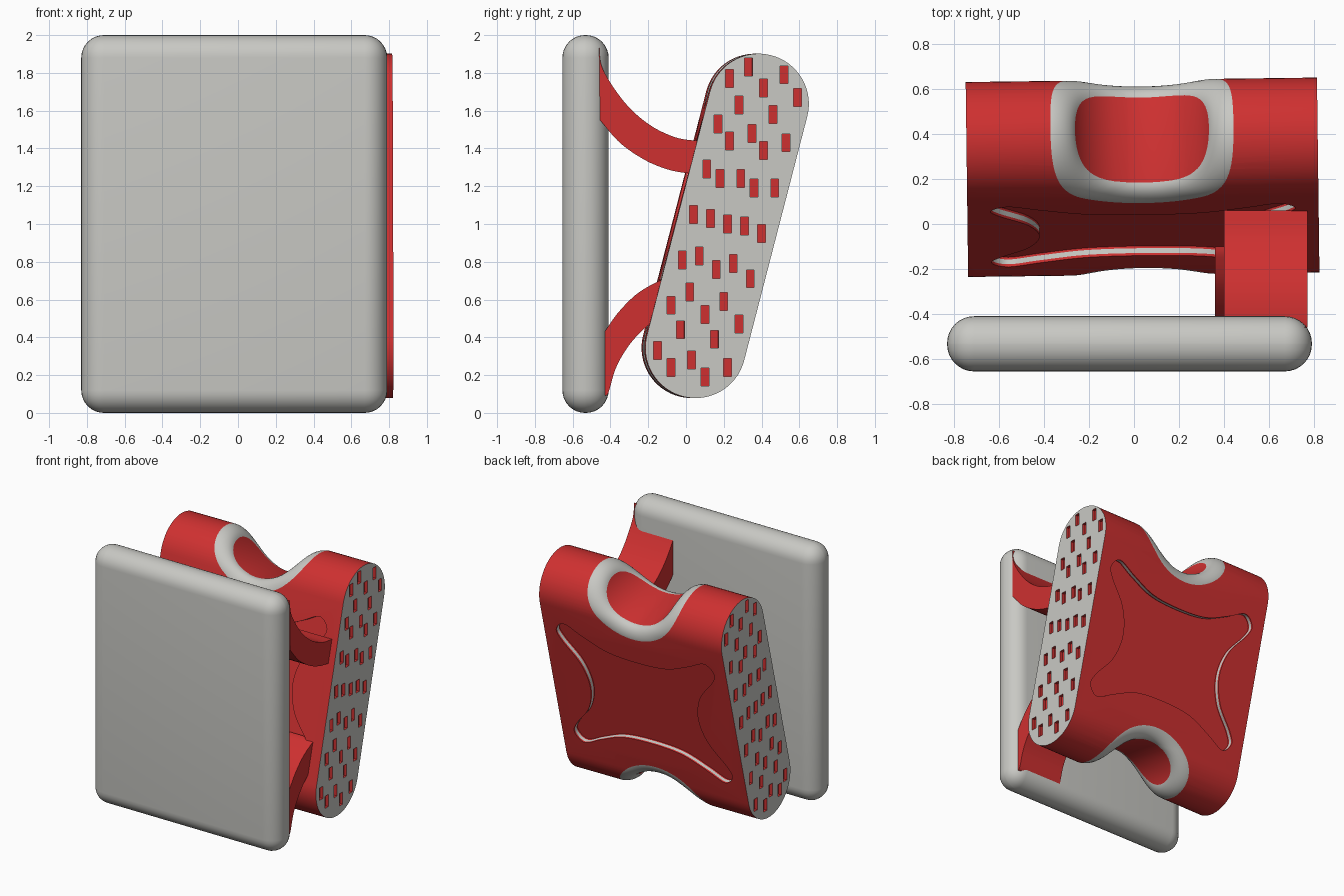
import bpy, bmesh, math
from mathutils import Matrix, Vector

if "Cube" in bpy.data.objects:
    bpy.data.objects.remove(bpy.data.objects["Cube"])


def material(name, rgb):
    m = bpy.data.materials.new(name)
    m.diffuse_color = (*rgb, 1)
    m.use_nodes = True
    m.node_tree.nodes["Principled BSDF"].inputs["Base Color"].default_value = m.diffuse_color
    return m


RED = material("red", (0.62, 0.03, 0.03))
GREY = material("light_grey", (0.58, 0.58, 0.55))


def make(name, bm, mats=(RED, GREY), matrix=Matrix()):
    bmesh.ops.recalc_face_normals(bm, faces=bm.faces)
    me = bpy.data.meshes.new(name)
    bm.to_mesh(me)
    bm.free()
    for m in mats:
        me.materials.append(m)
    ob = bpy.data.objects.new(name, me)
    bpy.context.collection.objects.link(ob)
    ob.matrix_world = matrix
    return ob


def activate(ob):
    bpy.ops.object.select_all(action='DESELECT')
    ob.select_set(True)
    bpy.context.view_layer.objects.active = ob


def smooth(ob):
    activate(ob)
    bpy.ops.object.shade_smooth_by_angle(angle=math.radians(32))


def prism(points, x0, x1):
    """Extrude a (y, z) outline along x; end caps come last."""
    bm = bmesh.new()
    a = [bm.verts.new((x0, *p)) for p in points]
    b = [bm.verts.new((x1, *p)) for p in points]
    bridge(bm, a, b)
    for loop in (a, b):
        bm.faces.new(loop).material_index = 1
    return bm


def bridge(bm, a, b, mat=0):
    n = len(a)
    for i in range(n):
        j = (i + 1) % n
        bm.faces.new((a[i], a[j], b[j], b[i])).material_index = mat


def spline(pts, closed=False, steps=8):
    """Catmull-Rom curve through 2D points."""
    pts = [Vector(p) for p in pts]
    n = len(pts)
    get = (lambda i: pts[i % n]) if closed else (lambda i: pts[max(0, min(n - 1, i))])
    out = []
    for i in range(n if closed else n - 1):
        p0, p1, p2, p3 = (get(i + k) for k in (-1, 0, 1, 2))
        for k in range(steps):
            t = k / steps
            out.append(0.5 * (2 * p1 + (p2 - p0) * t + (2 * p0 - 5 * p1 + 4 * p2 - p3) * t * t
                              + (3 * p1 - p0 - 3 * p2 + p3) * t ** 3))
    if not closed:
        out.append(pts[-1])
    return out


# --- front plate: rounded slab
bm = bmesh.new()
bmesh.ops.create_cube(bm, size=1, matrix=Matrix.Translation((-0.02, -0.532, 1))
                      @ Matrix.Diagonal((1.62, 0.245, 2, 1)))
bmesh.ops.bevel(bm, geom=bm.edges[:], offset=0.12, segments=8, profile=0.5, affect='EDGES')
smooth(make("front_plate", bm, (GREY,)))

# --- body: tilted stadium block with grey ends
HALF, RAD, LEN = 0.667, 0.266, 0.78
frame = Matrix.Translation((0.038, 0.2075, 0.99)) @ Matrix.Rotation(0.0128, 4, 'Z')
tilt = frame @ Matrix.Rotation(math.radians(-14.5), 4, 'X')
outline = []
for sign in (1, -1):
    for i in range(33):
        a = math.pi * i / 32
        outline.append((sign * RAD * math.cos(a), sign * (HALF + RAD * math.sin(a))))
body = make("body", prism(outline, -LEN, LEN), matrix=tilt)
cutters = []

# --- finger notches at both ends, with rounded grey rims
S0 = 0.98


def notch_half(rho, r):
    """Half rim where a cylinder of radius r meets a stadium of radius rho."""
    q = []
    for i in range(16):
        psi = math.pi / 2 * (1 - i / 16)
        s = HALF + rho * math.sin(psi)
        q.append((math.sqrt(r * r - (S0 - s) ** 2), rho * math.cos(psi), s))
    top = math.acos((S0 - HALF) / r)
    for i in range(13):
        a = top * (1 - i / 12)
        q.append((r * math.sin(a), rho, S0 - r * math.cos(a)))
    return q + [(-x, t, s) for x, t, s in q[-2::-1]]


for side in (1, -1):
    bm = bmesh.new()
    steps = [(0.195 + 0.072 * math.sin(a), 0.42 - 0.1 * math.cos(a))
             for a in (math.pi / 2 * k / 6 for k in range(7))]
    loops = []
    for rho, r in steps + [(0.45, 0.6)]:
        h = notch_half(rho, r)
        loop = h + [(x, -t, s) for x, t, s in h[-2:0:-1]]
        loops.append([bm.verts.new((x, t, s * side)) for x, t, s in loop])
    for a, b in zip(loops, loops[1:]):
        bridge(bm, a, b, 1)
    inner, n, half = loops[0], len(loops[0]), len(h)
    for i in range(half - 1):           # red floor of the notch
        vs = [inner[i], inner[i + 1], inner[(n - i - 1) % n], inner[(n - i) % n]]
        bm.faces.new(list(dict.fromkeys(vs)))
    apex = bm.verts.new((0, 0, 2 * side))
    for i in range(n):
        bm.faces.new((loops[-1][i], loops[-1][(i + 1) % n], apex))
    cutters.append(make("notch_cutter", bm, matrix=tilt))

# --- four-lobed recessed panels on the broad faces, grey band in the wall
quarter = [(0.46, 0), (0.51, 0.2), (0.64, 0.37), (0.675, 0.46), (0.6, 0.53),
           (0.45, 0.46), (0.25, 0.38), (0, 0.36)]
ring = (quarter + [(-x, s) for x, s in quarter[-2::-1]]
        + [(-x, -s) for x, s in quarter[1:]] + [(x, -s) for x, s in quarter[-2:0:-1]])
shape = spline(ring, closed=True, steps=6)
for side in (1, -1):
    bm = bmesh.new()
    loops = [[bm.verts.new((p.x, side * t, p.y)) for p in shape]
             for t in (0.222, 0.232, 0.254, 0.3)]
    for k in range(3):
        bridge(bm, loops[k], loops[k + 1], 1 if k == 1 else 0)
    bm.faces.new(loops[0])
    bm.faces.new(loops[-1])
    cutters.append(make("panel_cutter", bm, matrix=tilt))

# --- small red pockets in the end faces, (y, z) in hundredths
pockets = [(23, 177), (33, 183), (52, 179), (41, 172), (59, 167), (28, 163), (46, 158),
           (17, 153), (35, 148), (23, 144), (53, 143), (41, 139), (11, 129), (18, 124),
           (29, 124), (36, 119), (47, 119), (4, 105), (13, 103), (22, 100), (31, 99),
           (40, 95), (-2, 81), (7, 83), (16, 76), (25, 79), (34, 71), (2, 64), (-8, 57),
           (20, 59), (10, 52), (-3, 44), (28, 47), (15, 39), (-15, 33), (3, 28),
           (-8, 24), (22, 24), (10, 19)]
bm = bmesh.new()
for side in (1, -1):
    for y, z in pockets:
        bmesh.ops.create_cube(bm, size=1, matrix=Matrix.Translation(
            (side * LEN, y / 100 - 0.2175, z / 100 - 0.99)) @ Matrix.Diagonal((0.05, 0.042, 0.095, 1)))
cutters.append(make("pocket_cutter", bm, matrix=frame))

bpy.context.view_layer.update()
activate(body)
for c in cutters:
    mod = body.modifiers.new("cut", 'BOOLEAN')
    mod.operation = 'DIFFERENCE'
    mod.solver = 'EXACT'
    mod.object = c
    bpy.ops.object.modifier_apply(modifier=mod.name)
for c in cutters:
    bpy.data.objects.remove(c)
smooth(body)

# --- curved arms joining plate and body
arms = {
    "upper_arm": (0.40, 0.77,
                  [(-0.46, 1.94), (-0.44, 1.82), (-0.33, 1.65), (-0.2, 1.53), (-0.06, 1.46), (0.06, 1.44)],
                  [(0.06, 1.27), (0, 1.27), (-0.1, 1.29), (-0.22, 1.34), (-0.35, 1.43), (-0.455, 1.55)]),
    "lower_arm": (0.36, 0.74,
                  [(-0.43, 0.43), (-0.36, 0.53), (-0.26, 0.63), (-0.15, 0.695), (-0.1, 0.71)],
                  [(-0.12, 0.51), (-0.21, 0.455), (-0.3, 0.36), (-0.37, 0.24), (-0.41, 0.11), (-0.43, 0.09)]),
}
for name, (x0, x1, upper, lower) in arms.items():
    bm = prism(spline(upper) + spline(lower), x0, x1)
    for f in bm.faces:
        f.material_index = 0
    smooth(make(name, bm, (RED,)))
